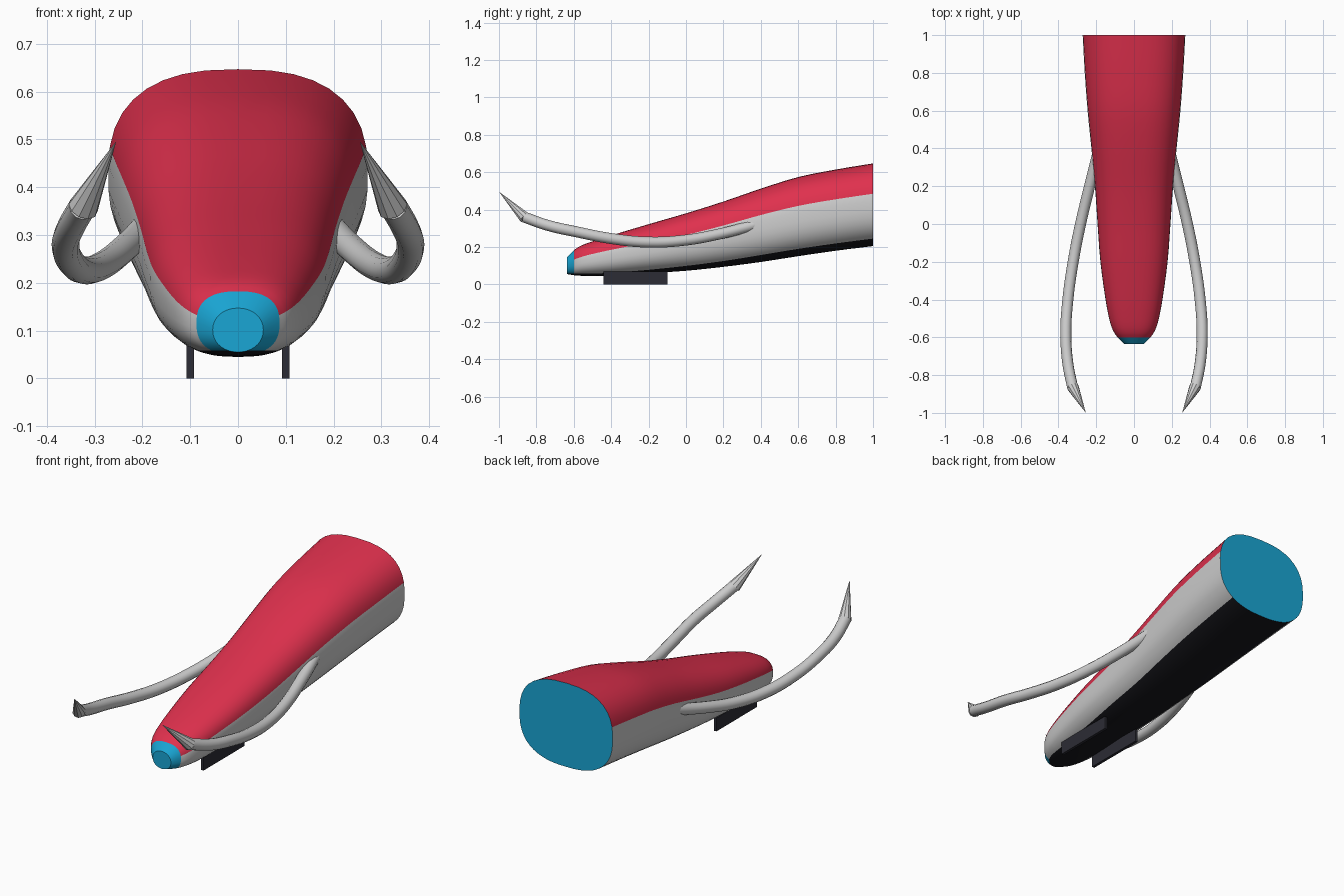
import bpy, bmesh, math
from mathutils import Vector

cube = bpy.data.objects.get("Cube")
if cube:
    bpy.data.objects.remove(cube)


def material(name, rgb):
    m = bpy.data.materials.new(name)
    m.use_nodes = True
    m.diffuse_color = (*rgb, 1)
    m.node_tree.nodes["Principled BSDF"].inputs["Base Color"].default_value = (*rgb, 1)
    return m


red = material("red", (0.74, 0.03, 0.075))
white = material("light_grey", (0.62, 0.62, 0.62))
black = material("black", (0.008, 0.008, 0.011))
blue = material("blue", (0.01, 0.38, 0.66))
slate = material("dark_slate", (0.025, 0.025, 0.035))


def add_object(name, bm, mats):
    bmesh.ops.recalc_face_normals(bm, faces=bm.faces)
    mesh = bpy.data.meshes.new(name)
    bm.to_mesh(mesh)
    bm.free()
    obj = bpy.data.objects.new(name, mesh)
    bpy.context.collection.objects.link(obj)
    for m in mats:
        mesh.materials.append(m)
    return obj


def activate(obj):
    bpy.ops.object.select_all(action='DESELECT')
    obj.select_set(True)
    bpy.context.view_layer.objects.active = obj


def smooth(obj, degrees):
    activate(obj)
    bpy.ops.object.shade_smooth_by_angle(angle=math.radians(degrees))


def mirror(obj):
    obj.modifiers.new("Mirror", 'MIRROR').use_axis[0] = True


# Body stations: y, half width, bottom, black line, red line, top
STATIONS = [
    (-0.635, 0.053, 0.055, 0.058, 0.11, 0.147),
    (-0.60, 0.087, 0.049, 0.058, 0.132, 0.182),
    (-0.58, 0.102, 0.047, 0.058, 0.14, 0.197),
    (-0.55, 0.117, 0.046, 0.058, 0.15, 0.212),
    (-0.50, 0.132, 0.045, 0.058, 0.163, 0.23),
    (-0.40, 0.151, 0.048, 0.062, 0.185, 0.262),
    (-0.20, 0.178, 0.06, 0.078, 0.225, 0.322),
    (0.0, 0.193, 0.073, 0.099, 0.265, 0.38),
    (0.20, 0.207, 0.094, 0.125, 0.315, 0.443),
    (0.40, 0.226, 0.12, 0.157, 0.371, 0.512),
    (0.60, 0.246, 0.151, 0.19, 0.42, 0.574),
    (0.80, 0.261, 0.18, 0.219, 0.455, 0.614),
    (1.0, 0.272, 0.205, 0.245, 0.485, 0.647),
]
ZONES = 8  # steps in each colour band


def section(y, half, low, line_a, line_b, top):
    """Rounded-square ring whose points land on both colour lines."""
    n = 2.1 if y < -0.62 else 2.55
    mid, h = (low + top) / 2, (top - low) / 2

    def angle(z):
        t = max(-1, min(1, (z - mid) / h))
        return math.asin(math.copysign(abs(t) ** (n / 2), t))

    stops = [angle(z) for z in (low, line_a, line_b, top)]
    side = []
    for a, b in zip(stops, stops[1:]):
        side += [a + (b - a) * i / ZONES for i in range(ZONES)]
    side.append(stops[-1])
    pts = []
    for a in side:
        s, c = math.sin(a), max(math.cos(a), 0)
        pts.append(Vector((half * c ** (2 / n), y,
                           mid + h * math.copysign(abs(s) ** (2 / n), s))))
    return pts + [Vector((-p.x, p.y, p.z)) for p in pts[-2:0:-1]]


def resample(rows, steps=3):
    """Smoothly fill in stations behind the nose ring."""
    out = [rows[0]]
    body = rows[1:]
    for i in range(len(body) - 1):
        p0, p1 = body[max(i - 1, 0)], body[i]
        p2, p3 = body[i + 1], body[min(i + 2, len(body) - 1)]
        d = p2[0] - p1[0]
        for k in range(steps):
            t = k / steps
            row = [p1[0] + d * t]
            for a0, a, b, b0 in list(zip(p0, p1, p2, p3))[1:]:
                m1 = (b - a0) / (p2[0] - p0[0]) * d
                m2 = (b0 - a) / (p3[0] - p1[0]) * d
                row.append((2*t**3 - 3*t*t + 1) * a + (t**3 - 2*t*t + t) * m1
                           + (3*t*t - 2*t**3) * b + (t**3 - t*t) * m2)
            out.append(row)
    return out + [body[-1]]


# Body with painted bands, blue nose ring and flat blue ends
bm = bmesh.new()
rings = [[bm.verts.new(p) for p in section(*row)] for row in resample(STATIONS)]
count = len(rings[0])
for r, (ra, rb) in enumerate(zip(rings, rings[1:])):
    for i in range(count):
        j = (i + 1) % count
        face = bm.faces.new((ra[i], ra[j], rb[j], rb[i]))
        band = min(i, count - 1 - i) // ZONES
        face.material_index = 3 if r == 0 and band > 0 else band
for ring in (rings[0], rings[-1]):
    bm.faces.new(ring).material_index = 3
for ring in rings[:2]:
    for i in range(count):
        edge = bm.edges.get((ring[i], ring[(i + 1) % count]))
        edge.smooth = False
smooth(add_object("body", bm, [black, white, red, blue]), 35)

# Curved side tusks
PATH = [(0.18, 0.42, 0.335), (0.205, 0.32, 0.305), (0.24, 0.18, 0.27),
        (0.283, 0, 0.237), (0.322, -0.2, 0.226), (0.35, -0.4, 0.245),
        (0.361, -0.58, 0.28), (0.35, -0.74, 0.316), (0.325, -0.865, 0.36)]
curve = bpy.data.curves.new("tusk", 'CURVE')
curve.dimensions = '3D'
curve.bevel_depth = 0.029
curve.bevel_resolution = 4
curve.resolution_u = 5
curve.use_fill_caps = True
spline = curve.splines.new('BEZIER')
spline.bezier_points.add(len(PATH) - 1)
for point, co in zip(spline.bezier_points, PATH):
    point.co = co
    point.handle_left_type = point.handle_right_type = 'AUTO'
curve.materials.append(white)
tusk = bpy.data.objects.new("tusks", curve)
bpy.context.collection.objects.link(tusk)
activate(tusk)
bpy.ops.object.convert(target='MESH')
tusk = bpy.context.view_layer.objects.active
smooth(tusk, 40)
mirror(tusk)

# Faceted pointed tips
base, tip = Vector((0.324, -0.862, 0.357)), Vector((0.255, -1.0, 0.496))
bm = bmesh.new()
bmesh.ops.create_cone(bm, cap_ends=True, segments=10, radius1=0.032, radius2=0,
                      depth=(tip - base).length)
turn = (tip - base).to_track_quat('Z', 'Y').to_matrix().to_4x4()
bm.transform(turn)
bmesh.ops.translate(bm, verts=bm.verts, vec=(base + tip) / 2)
mirror(add_object("tusk_tips", bm, [white]))

# Thin runners below the body
bm = bmesh.new()
bmesh.ops.create_cube(bm, size=1)
bmesh.ops.scale(bm, verts=bm.verts, vec=(0.015, 0.34, 0.07))
bmesh.ops.translate(bm, verts=bm.verts, vec=(0.1, -0.27, 0.035))
mirror(add_object("runners", bm, [slate]))
